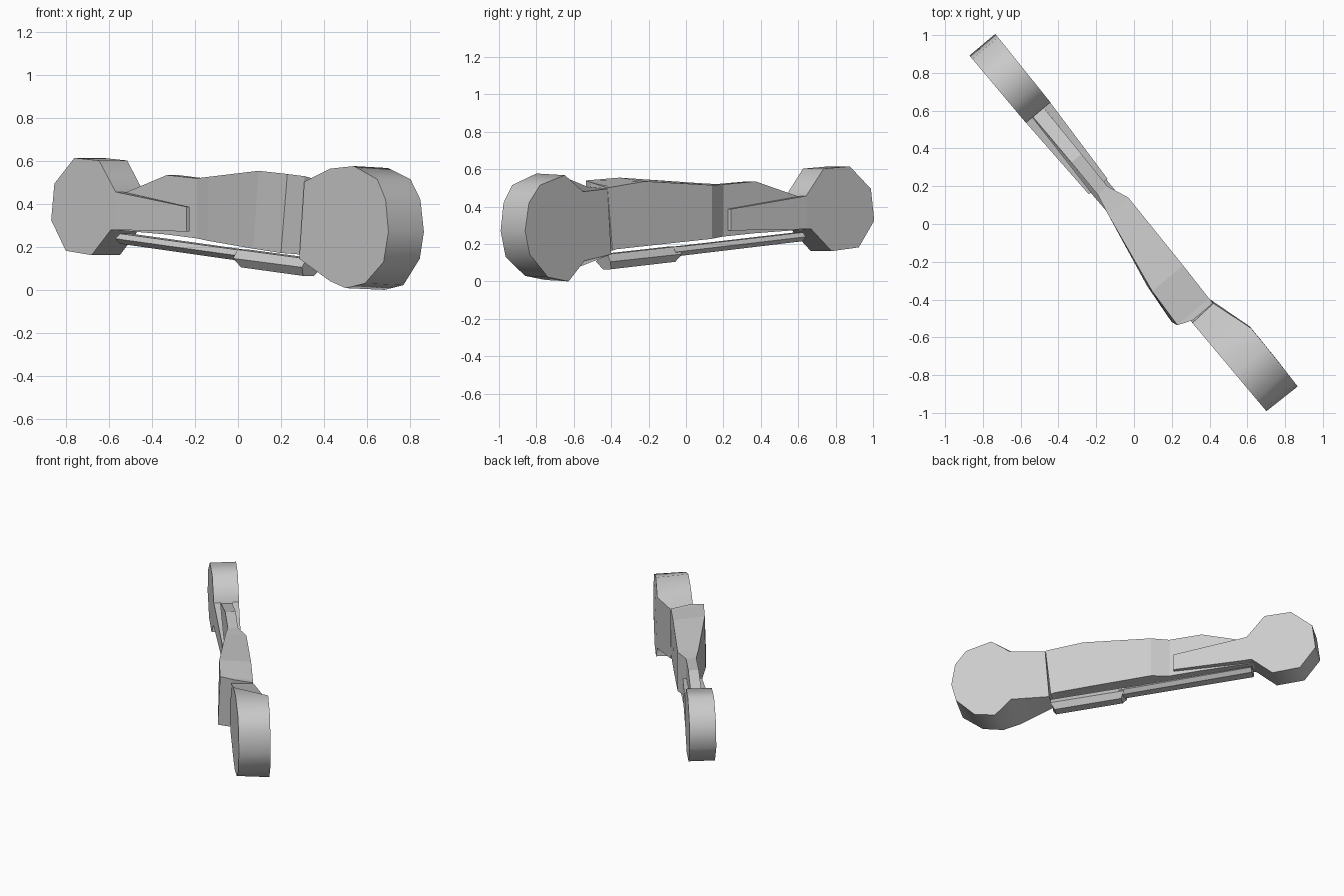
import bpy, bmesh, math
from mathutils import Vector

if "Cube" in bpy.data.objects:
    bpy.data.objects.remove(bpy.data.objects["Cube"])

# Local frame: s runs along the arm, t across it, z up
A = math.radians(50)
U = Vector((math.cos(A), -math.sin(A), 0))
V = Vector((math.sin(A), math.cos(A), 0))

grey = bpy.data.materials.new("plain grey")
grey.diffuse_color = (0.6, 0.6, 0.6, 1)
grey.use_nodes = True
grey.node_tree.nodes["Principled BSDF"].inputs["Base Color"].default_value = grey.diffuse_color


def place(s, t, z):
    return U * s + V * t + Vector((0, 0, z))


def loft(name, rings, smooth=0):
    """Skin a list of equal-length closed rings of (s, t, z) and cap both ends."""
    bm = bmesh.new()
    rows = [[bm.verts.new(place(*p)) for p in ring] for ring in rings]
    n = len(rows[0])
    for a, b in zip(rows, rows[1:]):
        for i in range(n):
            j = (i + 1) % n
            bm.faces.new((a[i], a[j], b[j], b[i]))
    bm.faces.new(rows[0][::-1])
    bm.faces.new(rows[-1])
    bmesh.ops.recalc_face_normals(bm, faces=bm.faces)
    me = bpy.data.meshes.new(name)
    bm.to_mesh(me)
    bm.free()
    me.materials.append(grey)
    ob = bpy.data.objects.new(name, me)
    bpy.context.collection.objects.link(ob)
    if smooth:
        bpy.context.view_layer.objects.active = ob
        ob.select_set(True)
        bpy.ops.object.shade_smooth_by_angle(angle=math.radians(smooth))
        ob.select_set(False)
    return ob


# Rear hub: faceted disc with a short neck
rear = [(-1.243, .325), (-1.22, .495), (-1.075, .615), (-.896, .603), (-.778, .46),
        (-.778, .28), (-.81, .28), (-.95, .162), (-1.137, .182)]
loft("rear_hub", [[(s, -.094, z) for s, z in rear],
                  [(s, .075 - .02 * (s + .77), z) for s, z in rear]], 50)

# Two tapered fork tines reaching forward from the rear hub
for name, (o0, i0, o1, i1) in {"front_tine": (-.094, -.048, -.082, -.066),
                               "back_tine": (.075, .03, .046, .021)}.items():
    loft(name, [[(-.8, o0, .28), (-.8, i0, .28), (-.8, i0, .46), (-.8, o0, .46)],
                [(-.274, o1, .272), (-.274, i1, .272), (-.274, i1, .387), (-.274, o1, .387)]])

# Main arm: s low/high, t front low/high, t back, z low, z front top, z back top
sections = [
    (-.85, -.85, -.045, -.045, .030, .280, .43, .43),
    (-.463, -.463, -.045, -.045, .025, .258, .535, .535),
    (-.243, -.243, -.047, -.047, .021, .240, .52, .518),
    (-.126, -.126, -.073, -.073, .067, .228, .527, .515),
    (.298, .335, -.158, -.155, .058, .192, .555, .535),
    (.527, .558, -.181, -.168, .051, .172, .54, .505),
    (.555, .59, -.09, -.09, .050, .165, .53, .50),
]
loft("main_arm", [[(sl, fl, zl), (sl, tb, zl), (sh, tb, zb), (sh, fh, zf)]
                  for sl, sh, fl, fh, tb, zl, zf, zb in sections])

# Front hub: faceted disc whose back side tapers into the neck
hub_front = [(.563, .145), (.60, .505), (.788, .565), (.96, .577), (1.13, .515), (1.19, .42),
             (1.21, .27), (1.175, .13), (1.04, .03), (.90, .008), (.788, .04)]
hub_back = [(.565, .052, .145), (.592, .052, .495), (.82, .120, .48), (.945, .119, .568),
            (1.115, .115, .515), (1.19, .112, .42), (1.216, .111, .27), (1.185, .112, .145),
            (1.06, .117, .022), (.92, .12, .0), (.81, .121, .11)]
loft("front_hub", [[(s, -.1, z) for s, z in hub_front], hub_back], 50)


def hexagon(s, t, w, z0, z1, lean=0):
    """Hexagonal cross-section across the arm."""
    m = z0 + (z1 - z0) * .5
    h = w * .55
    return [(s, t - w, m), (s + lean, t - h, z0), (s + lean, t + h, z0),
            (s, t + w, m), (s, t + h, z1), (s, t - h, z1)]


# Thin lower rod with a thicker actuator block at its front end
loft("lower_rod", [hexagon(-.80, -.015, .06, .215, .262), hexagon(.10, -.015, .05, .132, .182)])
loft("actuator_block", [hexagon(.06, -.02, .06, .105, .188, .025),
                        hexagon(.56, -.02, .06, .065, .145, -.025)])
